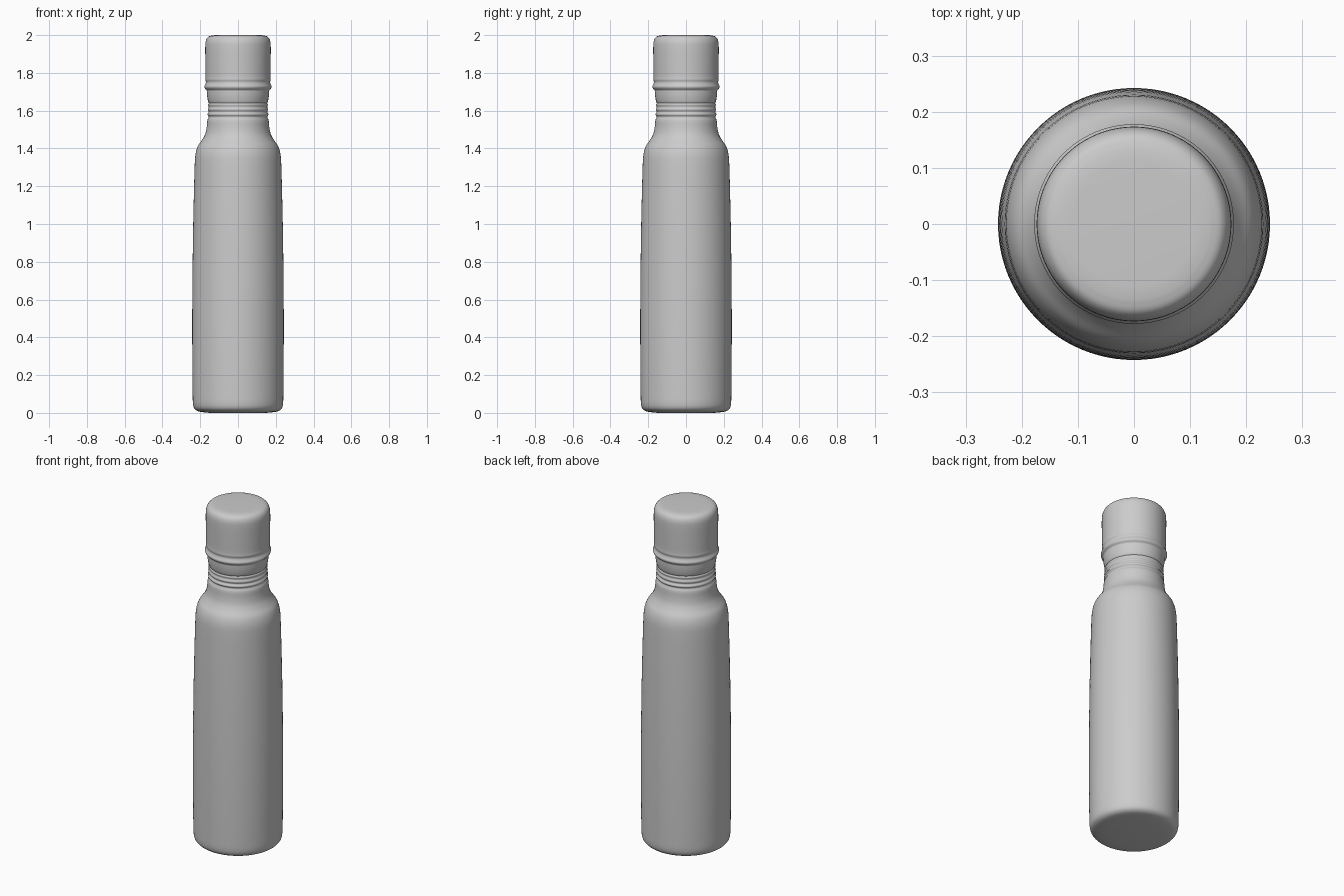
import bpy, bmesh, math

if "Cube" in bpy.data.objects:
    bpy.data.objects.remove(bpy.data.objects["Cube"])

SEG = 96
grey = bpy.data.materials.new("plain grey")
grey.diffuse_color = (0.6, 0.6, 0.6, 1)
grey.use_nodes = True
grey.node_tree.nodes["Principled BSDF"].inputs["Base Color"].default_value = grey.diffuse_color


def smooth_profile(pts, n=4):
    # Catmull-Rom through the (radius, z) points, centripetal enough for close spacing
    out = []
    for i in range(len(pts) - 1):
        p1, p2 = pts[i], pts[i + 1]
        p0, p3 = pts[max(i - 1, 0)], pts[min(i + 2, len(pts) - 1)]
        d = lambda a, b: max(math.dist(a, b), 1e-6)
        d0, d1, d2 = d(p0, p1), d(p1, p2), d(p2, p3)
        for k in range(n):
            t = k / n
            c = []
            for a in (0, 1):
                m1 = (p2[a] - p0[a]) / (d1 + (d0 if i else 0)) * d1
                m2 = (p3[a] - p1[a]) / (d1 + (d2 if i < len(pts) - 2 else 0)) * d1
                c.append((2*t**3 - 3*t*t + 1) * p1[a] + (t**3 - 2*t*t + t) * m1
                         + (3*t*t - 2*t**3) * p2[a] + (t**3 - t*t) * m2)
            out.append((max(c[0], 0), c[1]))
    return out + [pts[-1]]


def lathe(name, pts):
    bm = bmesh.new()
    rings = []
    for r, z in pts:
        if r < 1e-4:
            rings.append([bm.verts.new((0, 0, z))])
        else:
            rings.append([bm.verts.new((r * math.cos(2 * math.pi * s / SEG),
                                        r * math.sin(2 * math.pi * s / SEG), z))
                          for s in range(SEG)])
    for a, b in zip(rings, rings[1:]):
        for s in range(SEG):
            t = (s + 1) % SEG
            if len(a) == 1:
                bm.faces.new((a[0], b[t], b[s]))
            elif len(b) == 1:
                bm.faces.new((a[s], a[t], b[0]))
            else:
                bm.faces.new((a[s], a[t], b[t], b[s]))
    bmesh.ops.recalc_face_normals(bm, faces=bm.faces)
    me = bpy.data.meshes.new(name)
    bm.to_mesh(me)
    bm.free()
    me.materials.append(grey)
    me.shade_smooth()
    ob = bpy.data.objects.new(name, me)
    bpy.context.collection.objects.link(ob)
    return ob


# bottle: rounded base, slightly tapered body, shoulder, ribbed neck
body = [(0.19, 0.004), (0.215, 0.010), (0.231, 0.023), (0.238, 0.045), (0.240, 0.09),
        (0.242, 0.30), (0.242, 0.60), (0.238, 0.95), (0.232, 1.22), (0.228, 1.34),
        (0.223, 1.38), (0.211, 1.415), (0.190, 1.445), (0.174, 1.475), (0.166, 1.51),
        (0.162, 1.55)]
ribs = []
for i in range(3):
    z = 1.567 + i * 0.026
    ribs += [(0.155, z), (0.162 - i * 0.002, z + 0.013)]
neck = [(0.152, 1.643), (0.150, 1.66)]
lathe("bottle", [(0, 0), (0.15, 0.0)] + smooth_profile(body + ribs + neck) + [(0, 1.66)])

# cap: tapered skirt, bulged bead, straight wall, rounded top
cap = [(0.150, 1.634), (0.157, 1.645), (0.163, 1.675), (0.165, 1.698), (0.166, 1.708),
       (0.175, 1.718), (0.178, 1.728), (0.172, 1.742), (0.170, 1.752), (0.173, 1.764),
       (0.172, 1.78), (0.173, 1.87), (0.173, 1.95), (0.168, 1.976), (0.156, 1.992), (0.135, 1.999)]
lathe("cap", [(0, 1.634)] + smooth_profile(cap) + [(0.11, 2.0), (0, 2.0)])
